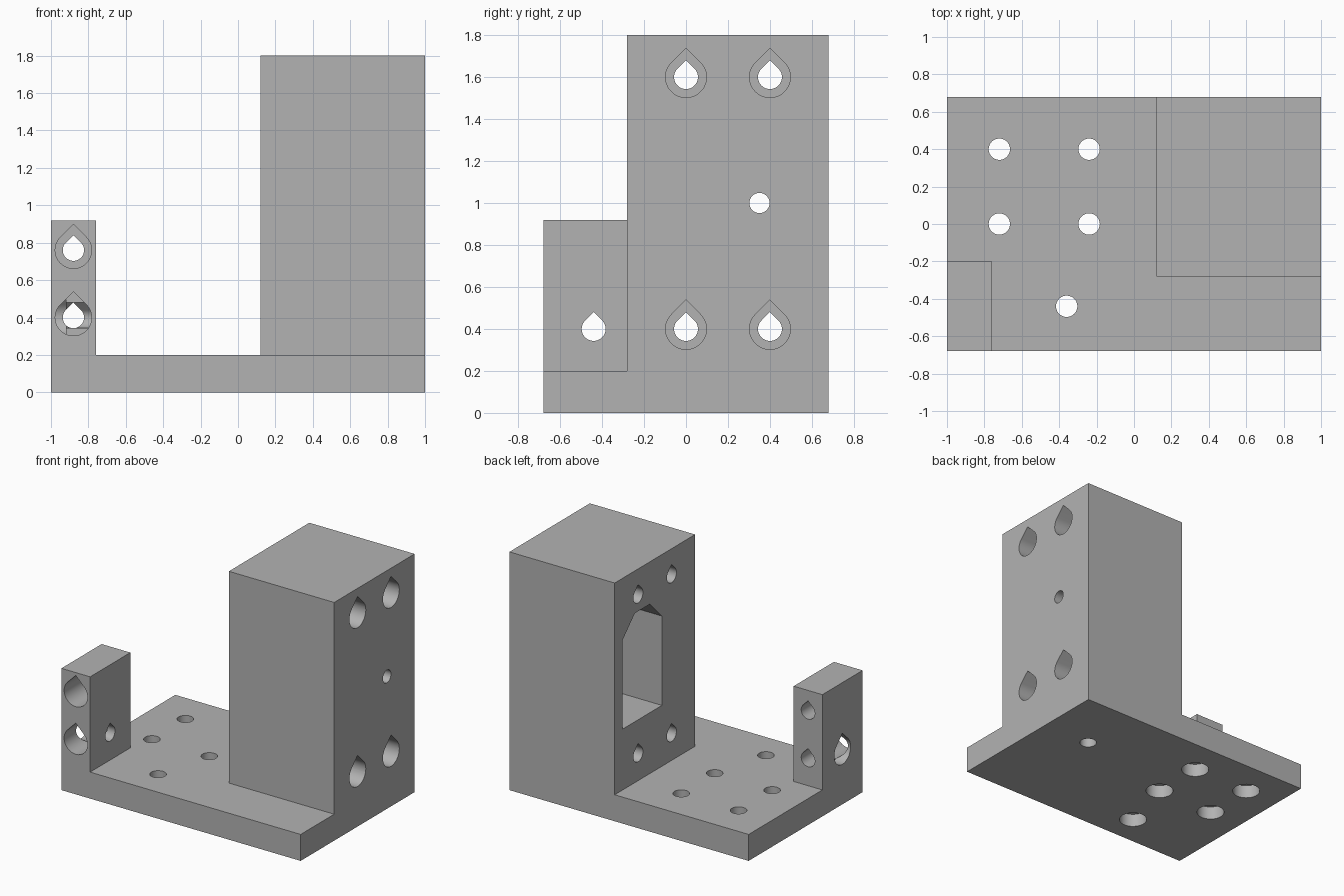
import bpy
import bmesh
from math import cos, sin, pi, sqrt, radians

cube = bpy.data.objects.get("Cube")
if cube:
    bpy.data.objects.remove(cube, do_unlink=True)

SMALL, LARGE, SIGHT = 0.057, 0.0975, 0.048   # bore radii
OVER = 0.05                                  # how far cutters overshoot a face


def prism(name, profile, axis, start, end):
    """Extrude a 2D profile along an axis; the profile uses the other two axes in order."""
    def place(u, v, w):
        return {"x": (w, u, v), "y": (u, w, v), "z": (u, v, w)}[axis]
    bm = bmesh.new()
    rings = [[bm.verts.new(place(u, v, w)) for u, v in profile] for w in (start, end)]
    for ring in rings:
        bm.faces.new(ring)
    n = len(profile)
    for i in range(n):
        j = (i + 1) % n
        bm.faces.new((rings[0][i], rings[0][j], rings[1][j], rings[1][i]))
    bmesh.ops.recalc_face_normals(bm, faces=bm.faces)
    mesh = bpy.data.meshes.new(name)
    bm.to_mesh(mesh)
    bm.free()
    obj = bpy.data.objects.new(name, mesh)
    bpy.context.collection.objects.link(obj)
    return obj


def rect(u0, u1, v0, v1):
    return [(u0, v0), (u1, v0), (u1, v1), (u0, v1)]


def circle(u, v, r, n=48):
    return [(u + r * cos(2 * pi * i / n), v + r * sin(2 * pi * i / n)) for i in range(n)]


def teardrop(u, v, r, n=36):
    # Three quarters of a circle closed by a right-angled tip on top
    arc = [3 * pi / 4 + 1.5 * pi * i / n for i in range(n + 1)]
    return [(u + r * cos(a), v + r * sin(a)) for a in arc] + [(u, v + r * sqrt(2))]


def combine(target, tool, operation):
    mod = target.modifiers.new("shape", "BOOLEAN")
    mod.operation = operation
    mod.solver = "EXACT"
    mod.object = tool
    bpy.context.view_layer.objects.active = target
    bpy.ops.object.modifier_apply(modifier=mod.name)
    bpy.data.objects.remove(tool, do_unlink=True)


def cut(profile, axis, start, end):
    combine(bracket, prism("cutter", profile, axis, start, end), "DIFFERENCE")


# Solid body: base plate, tall block and small post
bracket = prism("mounting_bracket", rect(-1, 1, -0.68, 0.68), "z", 0, 0.2)
combine(bracket, prism("tall_block", rect(0.12, 1, -0.28, 0.68), "z", 0, 1.8), "UNION")
combine(bracket, prism("small_post", rect(-1, -0.76, -0.68, -0.2), "z", 0, 0.92), "UNION")

# Tall block: four stepped screw bores
for y in (0, 0.4):
    for z in (0.4, 1.6):
        cut(teardrop(y, z, SMALL), "x", 0.12 - OVER, 1 + OVER)
        cut(teardrop(y, z, LARGE), "x", 0.4, 1 + OVER)

# Tall block: pocket with chamfered roof, and the round hole behind it
pocket = [(0.116, 0.66), (0.584, 0.66), (0.584, 1.335),
          (0.44, 1.48), (0.26, 1.48), (0.116, 1.335)]
cut(pocket, "x", 0.12 - OVER, 0.84)
cut(circle(0.35, 1.0, SIGHT), "x", 0.7, 1 + OVER)

# Post: two stepped bores from the front and one from the side
for z in (0.4, 0.76):
    cut(teardrop(-0.88, z, SMALL), "y", -0.68 - OVER, -0.2 + OVER)
    cut(teardrop(-0.88, z, LARGE), "y", -0.68 - OVER, -0.44)
cut(teardrop(-0.44, 0.4, SMALL), "x", -1 - OVER, -0.76 + OVER)
cut(teardrop(-0.44, 0.4, LARGE), "x", -1 - OVER, -0.92)

# Base plate: holes counterbored from below, and a blind hole under the block
for x, y in ((-0.72, 0.4), (-0.24, 0.4), (-0.72, 0), (-0.24, 0), (-0.36, -0.44)):
    cut(circle(x, y, SMALL), "z", -OVER, 0.2 + OVER)
    cut(circle(x, y, LARGE), "z", -OVER, 0.1)
cut(circle(0.6, 0.2, 0.06), "z", -OVER, 0.32)

# Merge coplanar faces left by the joins
bm = bmesh.new()
bm.from_mesh(bracket.data)
bmesh.ops.remove_doubles(bm, verts=bm.verts, dist=0.00005)
bmesh.ops.dissolve_limit(bm, angle_limit=radians(0.5), verts=bm.verts, edges=bm.edges)
bm.to_mesh(bracket.data)
bm.free()

# Material
grey = bpy.data.materials.new("light_grey")
grey.use_nodes = True
colour = (0.45, 0.45, 0.45, 1)
grey.diffuse_color = colour
grey.node_tree.nodes["Principled BSDF"].inputs["Base Color"].default_value = colour
bracket.data.materials.clear()
bracket.data.materials.append(grey)

# Smooth bores, crisp edges
bpy.ops.object.select_all(action="DESELECT")
bracket.select_set(True)
bpy.context.view_layer.objects.active = bracket
bpy.ops.object.shade_smooth_by_angle(angle=radians(30))
